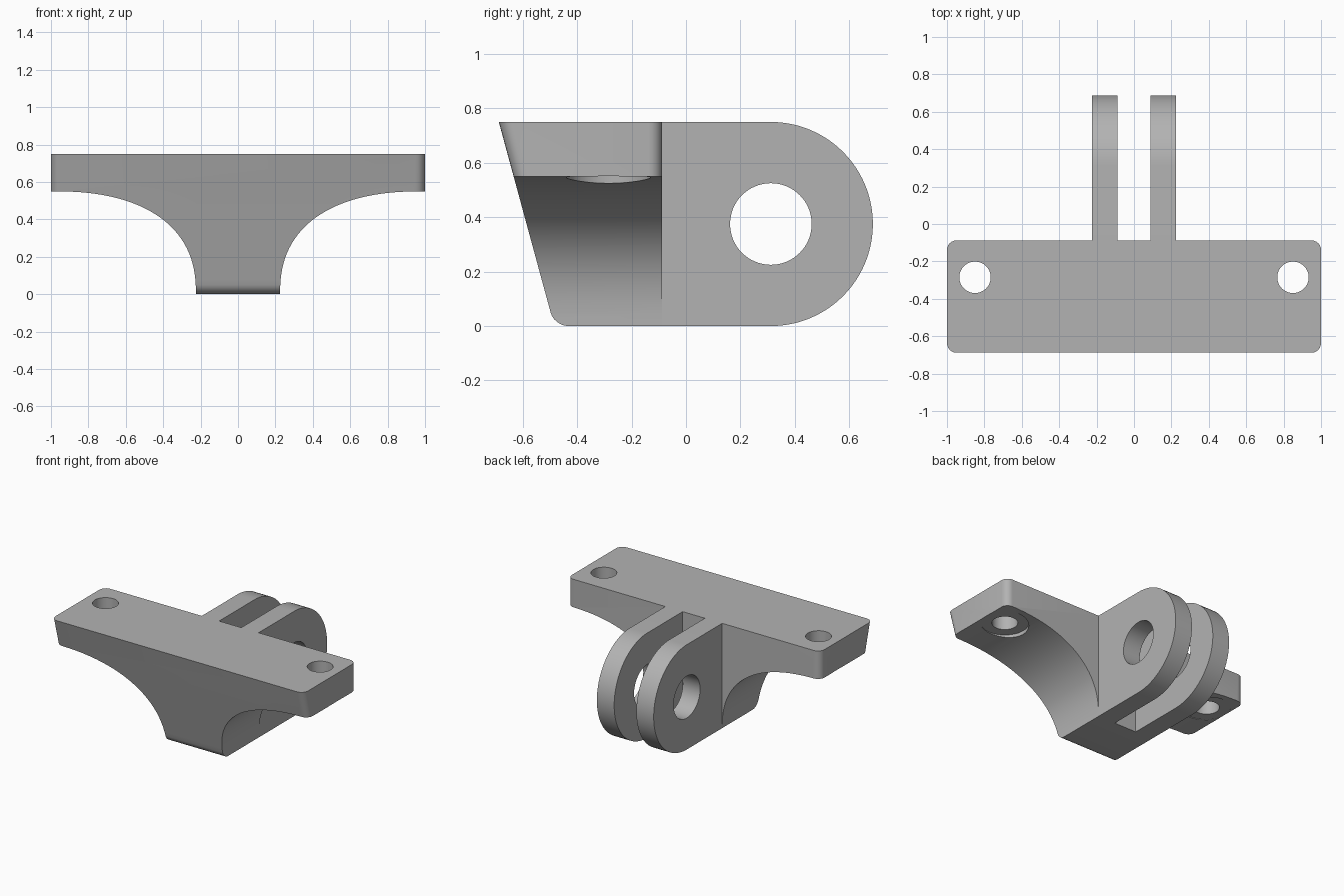
import bpy, bmesh, math
from mathutils import Matrix, Vector

if "Cube" in bpy.data.objects:
    bpy.data.objects.remove(bpy.data.objects["Cube"], do_unlink=True)

grey = bpy.data.materials.new("plain_grey")
grey.use_nodes = True
colour = (0.45, 0.45, 0.45, 1)
grey.diffuse_color = colour
grey.node_tree.nodes["Principled BSDF"].inputs["Base Color"].default_value = colour

TOP, BACK, FRONT_TOP, FRONT_LOW = 0.75, -0.088, -0.688, -0.484
FOOT, EDGE = 0.225, 0.55          # half width of foot, height of wing underside
PIVOT = Vector((0, 0.312, TOP / 2))


def finish(bm, name):
    bmesh.ops.recalc_face_normals(bm, faces=bm.faces[:])
    mesh = bpy.data.meshes.new(name)
    bm.to_mesh(mesh)
    bm.free()
    mesh.materials.append(grey)
    obj = bpy.data.objects.new(name, mesh)
    bpy.context.collection.objects.link(obj)
    return obj


def prism(name, points, offset):
    """Closed outline swept along an offset vector."""
    bm = bmesh.new()
    face = bm.faces.new([bm.verts.new(p) for p in points])
    swept = bmesh.ops.extrude_face_region(bm, geom=[face])["geom"]
    moved = [g for g in swept if isinstance(g, bmesh.types.BMVert)]
    bmesh.ops.translate(bm, vec=offset, verts=moved)
    return finish(bm, name)


def cylinder(name, centre, radius, depth, axis="Z"):
    bm = bmesh.new()
    turn = Matrix.Rotation(math.pi / 2, 4, "Y") if axis == "X" else Matrix()
    bmesh.ops.create_cone(bm, cap_ends=True, segments=64, radius1=radius, radius2=radius,
                          depth=depth, matrix=Matrix.Translation(centre) @ turn)
    return finish(bm, name)


def combine(target, tool, operation):
    mod = target.modifiers.new(operation.lower(), "BOOLEAN")
    mod.operation, mod.solver, mod.object = operation, "EXACT", tool
    bpy.context.view_layer.objects.active = target
    bpy.ops.object.modifier_apply(modifier=mod.name)
    bpy.data.objects.remove(tool, do_unlink=True)


# Body block: sloping front, rounded corners and lower front edge
bm = bmesh.new()
bmesh.ops.create_cube(bm, size=2)
for v in bm.verts:
    high = v.co.z > 0
    v.co.z = TOP if high else 0
    v.co.y = BACK if v.co.y > 0 else (FRONT_TOP if high else FRONT_LOW)


def rounded(edge):
    a, b = (v.co for v in edge.verts)
    upright = abs(a.z - b.z) > 0.5
    low_front = max(a.z, b.z) < 0.1 and max(a.y, b.y) < BACK - 0.1
    return upright or low_front


bmesh.ops.bevel(bm, geom=[e for e in bm.edges if rounded(e)], offset=0.05,
                segments=6, profile=0.5, affect="EDGES")
body = finish(bm, "bracket_body")

# Curved undersides of the wings
STEPS, POWER = 32, 2 / 2.4
for side in (1, -1):
    arc = []
    for i in range(STEPS + 1):
        t = math.pi / 2 * i / STEPS
        c = max(math.cos(t), 0) ** POWER
        arc.append((1 - (1 - FOOT) * c, EDGE * math.sin(t) ** POWER))
    arc += [(1.2, EDGE), (1.2, -0.2), (FOOT, -0.2)]
    cutter = prism("wing_cutter", [(side * x, -1, z) for x, z in arc], (0, 1.5, 0))
    combine(body, cutter, "DIFFERENCE")

# Screw holes with flat seats below
for side in (1, -1):
    spot = Vector((side * 0.85, -0.285, 0))
    combine(body, cylinder("seat_cutter", spot + Vector((0, 0, EDGE / 2 + 0.001)), 0.155, EDGE),
            "DIFFERENCE")
    combine(body, cylinder("screw_cutter", spot + Vector((0, 0, TOP / 2)), 0.084, 2), "DIFFERENCE")

# Pair of rounded hinge lugs with a pin hole
for side in (1, -1):
    outline = [(0, BACK - 0.02, TOP), (0, BACK - 0.02, 0)]
    for i in range(49):
        a = math.pi * (i / 48 - 0.5)
        outline.append(PIVOT + Vector((0, math.cos(a), math.sin(a))) * TOP / 2)
    inner = 0.088
    points = [Vector(p) + Vector((side * inner, 0, 0)) for p in outline]
    lug = prism("hinge_lug", points, (side * (FOOT - inner), 0, 0))
    combine(lug, cylinder("pin_cutter", PIVOT, 0.15, 1, "X"), "DIFFERENCE")
    combine(body, lug, "UNION")

# Smooth curves, sharp corners
bpy.ops.object.select_all(action="DESELECT")
body.select_set(True)
bpy.context.view_layer.objects.active = body
bpy.ops.object.shade_smooth_by_angle(angle=math.radians(30))
